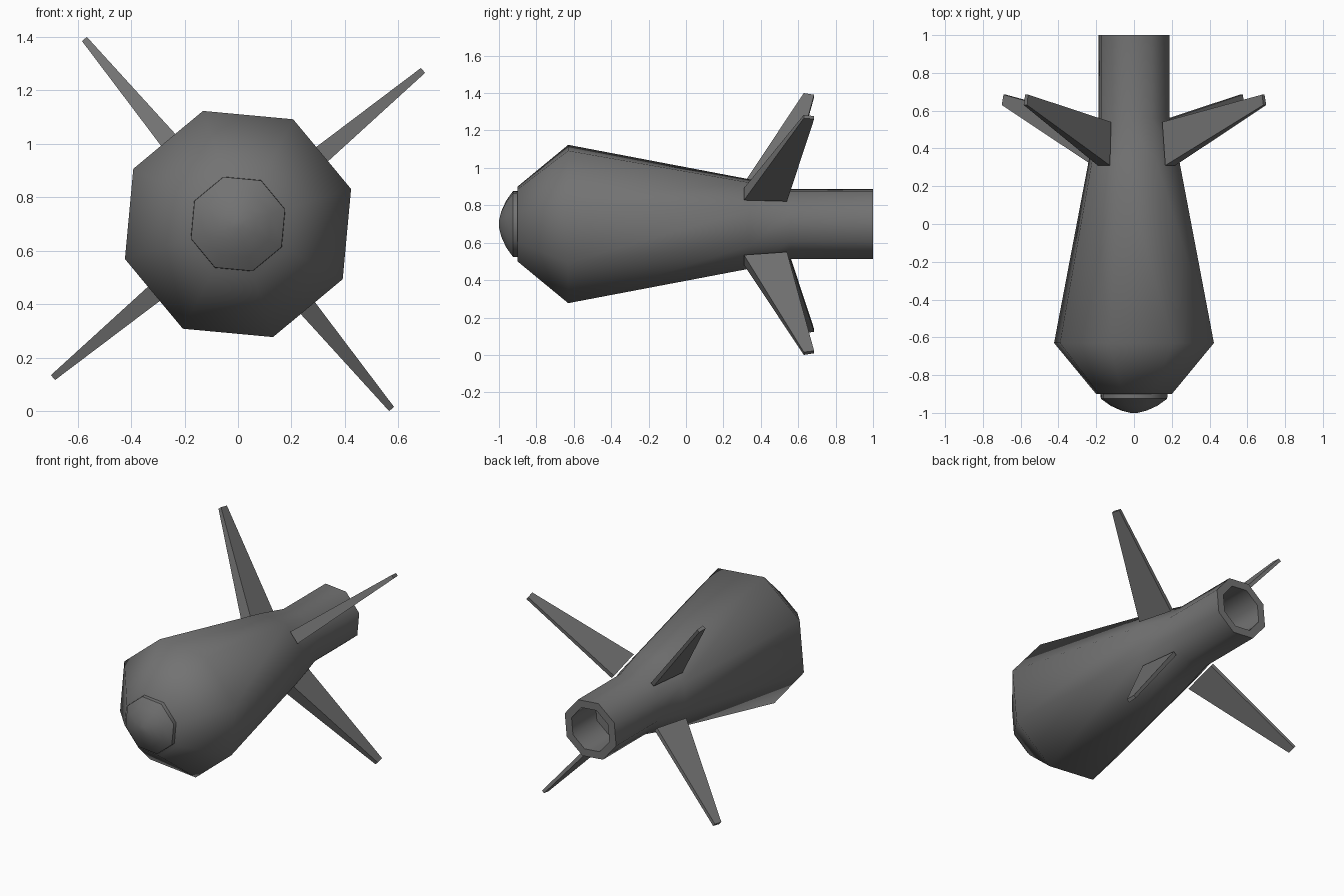
import bpy, bmesh, math
from mathutils import Vector

if "Cube" in bpy.data.objects:
    bpy.data.objects.remove(bpy.data.objects["Cube"], do_unlink=True)

AXIS_Z = 0.70
SIDES = 8
TURN = math.radians(17.2)

metal = bpy.data.materials.new("dark_grey_metal")
metal.use_nodes = True
metal.diffuse_color = (0.17, 0.17, 0.17, 1)
metal.node_tree.nodes["Principled BSDF"].inputs["Base Color"].default_value = (0.17, 0.17, 0.17, 1)


def radial(angle, r, y, side=0.0):
    """Point at radius r around the long axis, shifted sideways by side."""
    c, s = math.cos(angle), math.sin(angle)
    return Vector((r * c - side * s, y, AXIS_Z + r * s + side * c))


def finish(bm, name, smooth_angle=None):
    bmesh.ops.recalc_face_normals(bm, faces=bm.faces)
    mesh = bpy.data.meshes.new(name)
    bm.to_mesh(mesh)
    bm.free()
    mesh.materials.append(metal)
    ob = bpy.data.objects.new(name, mesh)
    bpy.context.collection.objects.link(ob)
    if smooth_angle:
        bpy.ops.object.select_all(action='DESELECT')
        ob.select_set(True)
        bpy.context.view_layer.objects.active = ob
        bpy.ops.object.shade_smooth_by_angle(angle=math.radians(smooth_angle))
    return ob


def lathe(name, profile, smooth_angle):
    """Eight-sided turned solid from (y, radius) pairs, capped at both ends."""
    bm = bmesh.new()
    rings = [[bm.verts.new(radial(TURN + math.tau * i / SIDES, r, y))
              for i in range(SIDES)] for y, r in profile]
    for a, b in zip(rings, rings[1:]):
        for i in range(SIDES):
            j = (i + 1) % SIDES
            bm.faces.new((a[i], a[j], b[j], b[i]))
    bm.faces.new(rings[0])
    bm.faces.new(rings[-1])
    return finish(bm, name, smooth_angle)


# Main casing, narrowing into a hollow tail tube
lathe("casing", [(-0.90, 0.21), (-0.63, 0.443), (0.34, 0.25), (0.56, 0.197),
                 (1.0, 0.197), (1.0, 0.145), (0.75, 0.145)], 60)

# Rounded nose fuse
lathe("nose_fuse", [(-0.88, 0.186), (-0.925, 0.184), (-0.962, 0.13),
                    (-0.988, 0.07), (-1.0, 0.02)], 50)

# Four swept tail fins: (y, radius, half thickness) around the outline
outline = [(0.31, 0.25, 0.042), (0.54, 0.205, 0.013),
           (0.685, 0.89, 0.010), (0.63, 0.90, 0.012)]
for k, name in enumerate(("upper_left", "upper_right", "lower_right", "lower_left")):
    angle = TURN + math.pi / SIDES + k * math.pi / 2
    bm = bmesh.new()
    near, far = ([bm.verts.new(radial(angle, r, y, sign * t)) for y, r, t in outline]
                 for sign in (-1, 1))
    bm.faces.new(near)
    bm.faces.new(far)
    for i in range(4):
        j = (i + 1) % 4
        bm.faces.new((near[i], near[j], far[j], far[i]))
    finish(bm, name + "_fin")
